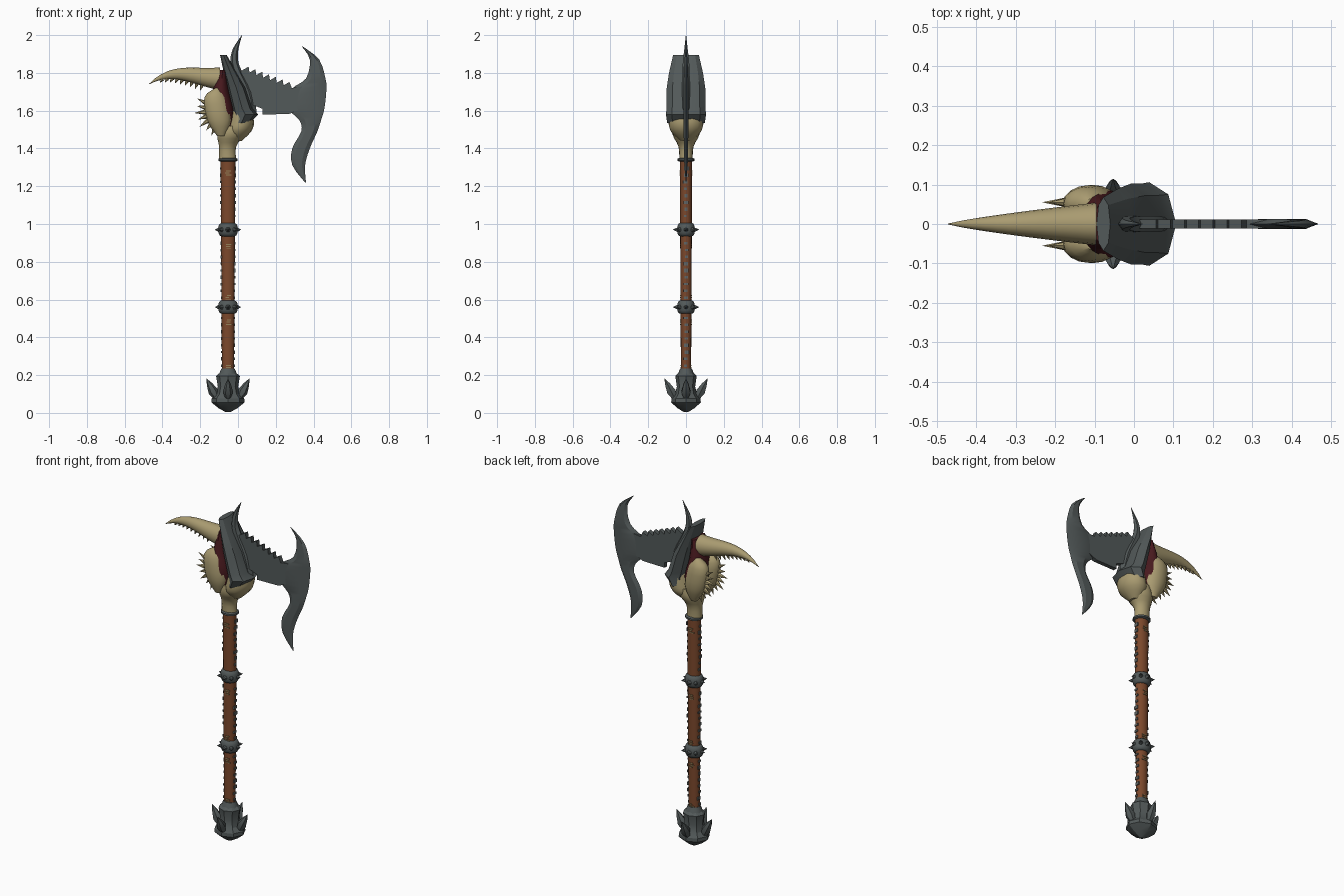
import bpy, bmesh, random
from math import sin, cos, pi, radians
from mathutils import Vector

random.seed(4)
cube = bpy.data.objects.get("Cube")
if cube:
    bpy.data.objects.remove(cube, do_unlink=True)

AXIS = -.053  # x of the shaft centre line


def material(name, red, green, blue):
    mat = bpy.data.materials.new(name)
    mat.use_nodes = True
    mat.diffuse_color = (red, green, blue, 1)
    shader = mat.node_tree.nodes["Principled BSDF"]
    shader.inputs["Base Color"].default_value = (red, green, blue, 1)
    shader.inputs["Roughness"].default_value = .7
    return mat


STEEL = material("dark_steel", .085, .1, .1)
BONE = material("old_bone", .4, .33, .165)
LEATHER = material("brown_leather", .2, .065, .025)
FLESH = material("dark_red", .065, .01, .013)
WRAP = material("grey_wrap", .12, .13, .125)
THREAD = material("tan_thread", .3, .22, .1)


def finish(name, bm, mat, smooth=40):
    bmesh.ops.recalc_face_normals(bm, faces=bm.faces)
    mesh = bpy.data.meshes.new(name)
    bm.to_mesh(mesh)
    bm.free()
    part = bpy.data.objects.new(name, mesh)
    bpy.context.collection.objects.link(part)
    mesh.materials.append(mat)
    if smooth:
        bpy.ops.object.select_all(action="DESELECT")
        part.select_set(True)
        bpy.context.view_layer.objects.active = part
        bpy.ops.object.shade_smooth_by_angle(angle=radians(smooth))


def skin(bm, loops):
    """Bridge a row of matching loops and cap both ends."""
    rows = [[bm.verts.new(point) for point in loop] for loop in loops]
    for low, high in zip(rows, rows[1:]):
        for i in range(len(low)):
            bm.faces.new((low[i - 1], low[i], high[i], high[i - 1]))
    bm.faces.new(rows[0])
    bm.faces.new(rows[-1])


def refine(rings, steps):
    """Pass a smooth curve through the rings, adding steps between them."""
    rings = [Vector(ring) for ring in rings]
    padded = [rings[0]] + rings + [rings[-1]]
    result = []
    for before, a, b, after in zip(padded, padded[1:], padded[2:], padded[3:]):
        leave, arrive = (b - before) / 2, (after - a) / 2
        for k in range(steps):
            t = k / steps
            ease = t * t * (3 - 2 * t)
            result.append(a.lerp(b, ease) + leave * t * (1 - t) ** 2
                          - arrive * t * t * (1 - t))
    return result + [rings[-1]]


def loft(name, rings, mat, sides=16, steps=3, smooth=40, shift=0):
    """Skin upright rings given as (z, left x, right x, half depth)."""
    bm = bmesh.new()
    loops = []
    for z, left, right, depth in refine(rings, steps):
        turns = [2 * pi * i / sides for i in range(sides)]
        loops.append([((left + right) / 2 + (right - left) / 2 * cos(a),
                       shift + depth * sin(a), z) for a in turns])
    skin(bm, loops)
    finish(name, bm, mat, smooth)


def lathe(name, profile, mat, sides=16, squash=.9, smooth=40):
    rings = [(z, AXIS - r, AXIS + r, r * squash) for z, r in profile]
    loft(name, rings, mat, sides, 1, smooth)


def spike(bm, base, tip, radius, leaf=False, sides=6):
    """Pointed thorn, or a leaf that is narrow at its root."""
    base, tip = Vector(base), Vector(tip)
    along = tip - base
    turn = Vector((0, 0, 1)).rotation_difference(along)
    loops = []
    for t in (0, .35, .7, 1):
        width = radius * (1.02 - t ** 2 if leaf else 1.02 - t)
        if leaf and t == 0:
            width = radius * .45
        loops.append([base + along * t + turn @ Vector((cos(a), sin(a), 0)) * width
                      for a in (2 * pi * i / sides for i in range(sides))])
    skin(bm, loops)


def box(bm, center, size):
    corners = bmesh.ops.create_cube(bm, size=1)["verts"]
    bmesh.ops.scale(bm, vec=size, verts=corners)
    bmesh.ops.translate(bm, vec=center, verts=corners)


def shaft_radius(z):
    return .031 + .006 * z


# Shaft and its end bands
lathe("shaft", [(z, shaft_radius(z)) for z in (.18, 1.36)], LEATHER, squash=.84)
lathe("top_band", [(1.33, .04), (1.335, .05), (1.345, .05), (1.35, .04)], STEEL)
lathe("bottom_band", [(.2, .05), (.235, .035)], STEEL)

# Rounded collars with a ring of studs
for label, height in (("lower", .56), ("upper", .97)):
    arc = [pi * k / 6 for k in range(7)]
    lathe(label + "_collar", [(height - .035 * cos(a), .036 + .017 * sin(a)) for a in arc],
          STEEL, sides=12)
    bm = bmesh.new()
    center = Vector((AXIS, 0, height))
    for i in range(8):
        out = Vector((cos(i * pi / 4), sin(i * pi / 4), 0))
        spike(bm, center + out * .04, center + out * .07, .016)
    finish(label + "_collar_studs", bm, STEEL)

# Wrapping marks on the left and right of the shaft
bm = bmesh.new()
for i in range(30):
    z = .25 + i * .036
    if min(abs(z - .56), abs(z - .97)) > .045:
        for side in (-1, 1):
            box(bm, (AXIS + side * shaft_radius(z), random.uniform(-.004, .004), z),
                (.007, random.uniform(.014, .026), random.uniform(.01, .02)))
finish("side_wrap_marks", bm, WRAP, smooth=0)

# Thread marks on the front and back of the shaft
bm = bmesh.new()
for z in (.24, .48, .61, .88, 1.27):
    for side in (-1, 1):
        for row in (-1, 0, 1):
            box(bm, (AXIS + random.uniform(-.006, .006), side * shaft_radius(z) * .84,
                     z + row * .011), (random.uniform(.02, .034), .005, .005))
finish("thread_marks", bm, THREAD, smooth=0)

# Pommel with four leaves
lathe("pommel", [(.004, .012), (.025, .05), (.055, .087), (.075, .086), (.1, .064),
                 (.14, .054), (.195, .063), (.215, .04)], STEEL, sides=8, smooth=25)
bm = bmesh.new()
for i in range(4):
    out = Vector((cos(i * pi / 2), sin(i * pi / 2), 0))
    foot = Vector((AXIS, 0, .075))
    spike(bm, foot + out * .058, foot + out * .114 + Vector((0, 0, .107)), .03, leaf=True)
finish("pommel_leaves", bm, STEEL)

# Skull: neck, rounded back and inner flesh
loft("skull_neck", [(1.34, -.1, -.01, .035), (1.41, -.1, -.01, .04),
                    (1.47, -.11, .03, .07), (1.52, -.09, .03, .07)], BONE)
loft("skull_back", [(1.44, -.03, .02, .03), (1.49, -.06, .07, .08),
                    (1.54, -.05, .085, .09), (1.6, -.03, .07, .085)], BONE)
loft("inner_flesh", [(1.5, -.1, -.02, .06), (1.6, -.13, -.02, .09),
                     (1.7, -.137, -.045, .075), (1.815, -.1, -.06, .055)], FLESH)

# Cheeks fringed with teeth that fan out from the middle of the skull
for label, side in (("front", -1), ("back", 1)):
    loft(label + "_cheek", [(1.465, -.11, -.07, .015), (1.55, -.165, -.035, .045),
                            (1.67, -.178, -.06, .042), (1.72, -.12, -.1, .012)],
         BONE, shift=side * .052)
    bm = bmesh.new()
    center = Vector((-.09, side * .055, 1.6))
    for i in range(7):
        a = radians(153 + 16 * i)
        out = Vector((cos(a), 0, sin(a)))
        spike(bm, center + out * .065, center + out * (.13 if i % 2 else .142), .018)
    finish(label + "_cheek_teeth", bm, BONE)


# Horn that rises, then droops to a point, with barbs beneath
def horn_center(t):
    return Vector((-.095 - .377 * t, 0, 1.77 + .21 * t ** 2 - .24 * t ** 3))


def horn_radius(t):
    return .054 * (1.005 - t) ** .8


bm = bmesh.new()
skin(bm, [[horn_center(t) + horn_radius(t) * Vector((0, cos(a), 1.1 * sin(a)))
           for a in (pi * i / 8 for i in range(16))] for t in (k / 12 for k in range(13))])
finish("horn", bm, BONE)
bm = bmesh.new()
for i in range(9):
    t = .25 + i * .07
    root = horn_center(t) - Vector((0, 0, horn_radius(t) * .95))
    spike(bm, root, root - Vector((.012, 0, .034 - i * .002)), .011)
finish("horn_barbs", bm, BONE)

# Steel hood over the back of the skull
loft("hood", [(1.535, -.03, .065, .1), (1.58, -.03, .107, .106), (1.61, -.035, .08, .103),
              (1.72, -.06, .043, .102), (1.8, -.075, -.005, .09), (1.895, -.095, -.06, .068)],
     STEEL, sides=8, steps=1, smooth=25)

# Upright fin over the blade arm
loft("crest_fin", [(1.58, .03, .1, .018), (1.7, -.01, .08, .024), (1.81, -.03, .02, .022),
                   (1.87, -.04, 0, .018), (1.93, -.026, .003, .01), (2, .02, .022, .001)],
     STEEL, sides=6, smooth=25)

# Serrated blade arm
outline = [(0, 1.66), (0, 1.8)]
for i in range(7):
    x, z = .025 + i * .036, 1.815 - i * .0135
    outline += [(x, z), (x + .031, z + .018)]
outline += [(.285, 1.72), (.36, 1.73), (.36, 1.62), (.27, 1.582), (.13, 1.58), (.13, 1.61)]
bm = bmesh.new()
skin(bm, [[(x, y, z) for x, z in outline] for y in (-.012, .012)])
finish("blade_arm", bm, STEEL, smooth=0)

# Crescent blade, sharp along both edges
loft("crescent_blade", [(1.22, .355, .36, .001), (1.31, .288, .355, .01), (1.4, .287, .38, .013),
                        (1.49, .335, .42, .014), (1.55, .325, .44, .014), (1.61, .27, .457, .014),
                        (1.71, .28, .468, .014), (1.77, .36, .463, .014),
                        (1.87, .38, .43, .009), (1.94, .338, .343, .001)],
     STEEL, sides=6, smooth=25)
